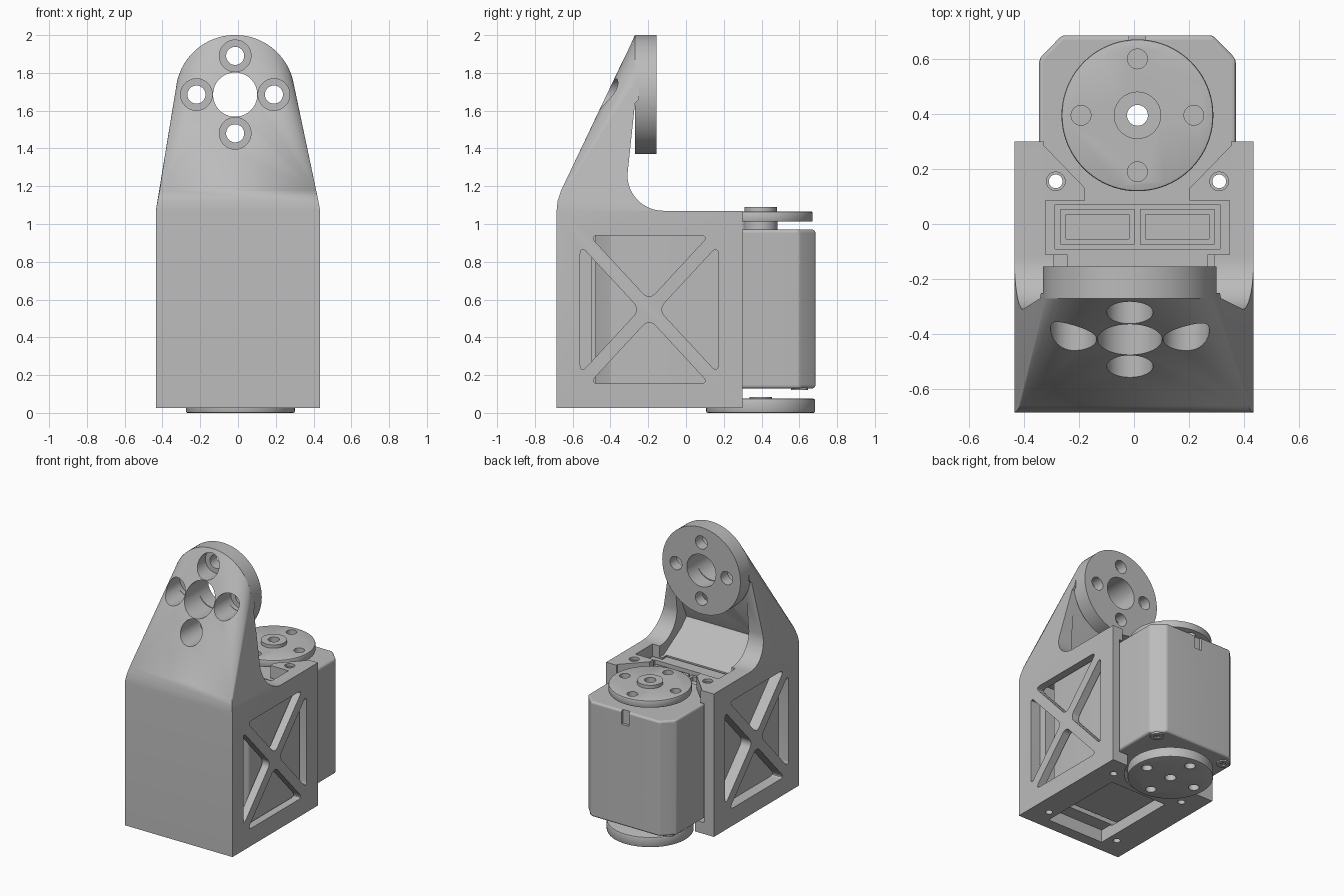
import bpy, bmesh, math
from mathutils import Vector

if "Cube" in bpy.data.objects:
    bpy.data.objects.remove(bpy.data.objects["Cube"])

grey = bpy.data.materials.new("plain grey")
grey.use_nodes = True
tone = (0.5, 0.5, 0.5, 1)
grey.diffuse_color = tone
grey.node_tree.nodes["Principled BSDF"].inputs["Base Color"].default_value = tone


def make(name, bm):
    bmesh.ops.recalc_face_normals(bm, faces=bm.faces[:])
    mesh = bpy.data.meshes.new(name)
    bm.to_mesh(mesh)
    bm.free()
    mesh.materials.append(grey)
    ob = bpy.data.objects.new(name, mesh)
    bpy.context.collection.objects.link(ob)
    return ob


def prism(name, axis, pts, a, b, fillet=0):
    """Extrude a flat outline along an axis from a to b, optionally rounding its corners."""
    place = {"x": lambda p, d: (d, p[0], p[1]),
             "y": lambda p, d: (p[0], d, p[1]),
             "z": lambda p, d: (p[0], p[1], d)}[axis]
    bm = bmesh.new()
    bm.faces.new([bm.verts.new(place(p, a)) for p in pts])
    if fillet:
        bmesh.ops.bevel(bm, geom=bm.verts[:], offset=fillet, segments=5,
                        profile=0.5, affect="VERTICES")
    ext = bmesh.ops.extrude_face_region(bm, geom=bm.faces[:])
    step = Vector(place((0, 0), b - a))
    bmesh.ops.translate(bm, vec=step,
                        verts=[g for g in ext["geom"] if isinstance(g, bmesh.types.BMVert)])
    return make(name, bm)


def hull(name, pts):
    """Wrap a convex skin around a set of points."""
    bm = bmesh.new()
    verts = [bm.verts.new(p) for p in pts]
    skin = bmesh.ops.convex_hull(bm, input=verts)
    spare = {g for key in ("geom_interior", "geom_unused") for g in skin[key]
             if isinstance(g, bmesh.types.BMVert)}
    bmesh.ops.delete(bm, geom=list(spare), context="VERTS")
    return make(name, bm)


def arc(cx, cy, r, start, end, n):
    angles = [math.radians(start + (end - start) * i / n) for i in range(n + 1)]
    return [(cx + r * math.cos(t), cy + r * math.sin(t)) for t in angles]


def cyl(name, axis, c, r, a, b, n=64):
    return prism(name, axis, arc(c[0], c[1], r, 0, 360, n)[:-1], a, b)


def box(name, x0, x1, y0, y1, z0, z1):
    return prism(name, "z", [(x0, y0), (x1, y0), (x1, y1), (x0, y1)], z0, z1)


def apply_all(ob):
    bpy.context.view_layer.objects.active = ob
    for m in list(ob.modifiers):
        bpy.ops.object.modifier_apply(modifier=m.name)


def combine(ob, tool, op="DIFFERENCE"):
    m = ob.modifiers.new("combine", "BOOLEAN")
    m.operation, m.object, m.solver = op, tool, "EXACT"
    apply_all(ob)
    bpy.data.objects.remove(tool)


def bevel(ob, width, segments=2):
    m = ob.modifiers.new("bevel", "BEVEL")
    m.width, m.segments, m.limit_method = width, segments, "ANGLE"
    m.angle_limit = math.radians(40)
    apply_all(ob)


def ring(c, r):
    return [(c[0] + r, c[1]), (c[0] - r, c[1]), (c[0], c[1] + r), (c[0], c[1] - r)]


# Bracket: side profile trimmed by a skin that runs from the box to the round pad
side = [(-.72, .027), (.3, .027), (.3, 1.07)]
side += arc(-.12, 1.26, .19, 270, 180, 16)
side += [(-.27, 1.64), (-.25, 1.66), (-.25, 2.05), (-.72, 2.05)]
bracket = prism("bracket", "x", side, -.5, .5)
hub = (-.015, 1.685)
skin = [(x, d, z) for d in (-.27, -.2) for x, z in arc(*hub, .315, 0, 357.5, 143)]
for s in (-1, 1):
    skin += [(s * .435, y, z) for y in (-.685, .35) for z in (0, 1.07)]
    skin += [(s * .426, -.68, 1.12), (s * .413, -.66, 1.18)]
combine(bracket, hull("skin", skin), "INTERSECT")

# Hollow behind the upright, with a sloping floor
hollow = [(-.1, .99), (-.16, .99), (-.36, 1.11), (-.42, 1.17), (-.28, 1.5), (-.1, 1.5)]
combine(bracket, prism("hollow", "x", hollow, -.29, .29))

# Round mounting pad and its holes
combine(bracket, cyl("pad", "y", hub, .3155, -.27, -.155, 96), "UNION")
combine(bracket, cyl("bore", "y", hub, .117, -1, 1))
for c in ring(hub, .205):
    combine(bracket, cyl("hole", "y", c, .048, -1, 1, 32))
    combine(bracket, cyl("counterbore", "y", c, .084, -1, -.235, 48))

# Motor bay, top opening and horn clearance
mx, my = .0125, .395
combine(bracket, box("bay", mx - .366, mx + .366, -.5, .4, .11, .978))
half = [(.34, .4), (.34, .285), (.19, .13), (.19, .085), (.335, .085),
        (.335, -.11), (.255, -.11), (.255, -.16)]
opening = [(mx + x, y) for x, y in half] + [(mx - x, y) for x, y in reversed(half)]
combine(bracket, prism("opening", "z", opening, .9, 1.2))
combine(bracket, cyl("clearance", "z", (mx, my), .31, 0, .12))

# Underside window showing the motor
combine(bracket, box("window", -.22, .245, -.6, .06, 0, .12))

# Crossed-brace windows on both sides
cy, cz, slope, gap = -.195, .5475, 1.08, .05
for s in (-1, 1):
    for f in (-1, 1):
        wide, tall = (.3925 - gap) / slope, (.365 - gap) * slope
        upright = [(cy, cz + f * gap), (cy - wide, cz + f * .3925), (cy + wide, cz + f * .3925)]
        lateral = [(cy + f * gap, cz), (cy + f * .365, cz - tall), (cy + f * .365, cz + tall)]
        for tri in (upright, lateral):
            combine(bracket, prism("pocket", "x", tri, s * .355, s * .5, .045))

# Motor body with chamfered corners, top notch and connector recess
plan = [(.27, -.48), (.3575, -.4), (.3575, .6), (.275, .685)]
plan = [(mx + x, y) for x, y in plan] + [(mx - x, y) for x, y in reversed(plan)]
motor = prism("motor_body", "z", plan, .13, .97)
bevel(motor, .014, 3)
combine(motor, box("notch", mx - .03, mx + .03, .665, .8, .87, 1.1))
combine(motor, box("socket", mx - .3, mx + .3, -.09, .07, .87, 1.1))
combine(motor, cyl("axle_hole", "z", (mx, my), .038, 0, 1.2, 32))
parts = [bracket, motor]

# Screw holes right through the bracket tabs, motor and base
for x in (mx - .297, mx + .297):
    combine(bracket, cyl("countersink", "z", (x, .155), .034, 1.05, 1.2, 24))
    for ob in (bracket, motor):
        combine(ob, cyl("tab_hole", "z", (x, .155), .025, 0, 1.2, 24))
    combine(bracket, cyl("base_hole", "z", (x, -.52), .025, 0, .09, 24))

# Twin connector blocks
for name, x0, x1 in (("connector_right", -.28, -.01), ("connector_left", .01, .28)):
    block = box(name, mx + x0, mx + x1, -.075, .055, .86, .95)
    combine(block, box("slot", mx + x0 + .02, mx + x1 - .02, -.055, .035, .92, 1))
    parts.append(block)

# Output horns above and below the motor, with their collars
for name, r, z0, z1, collars in (
        ("top_horn", .276, 1.012, 1.066, ((.09, .96, 1.03), (.086, 1.03, 1.09))),
        ("bottom_horn", .288, 0, .075, ((.06, .05, .085),))):
    horn = cyl(name, "z", (mx, my), r, z0, z1, 80)
    bevel(horn, .008)
    for radius, low, high in collars:
        combine(horn, cyl("collar", "z", (mx, my), radius, low, high, 48), "UNION")
    combine(horn, cyl("axle_hole", "z", (mx, my), .038, -.1, 1.2, 32))
    lo, hi = (1.0, 1.2) if z0 else (-.1, .045)
    for c in ring((mx, my), .205):
        combine(horn, cyl("horn_hole", "z", c, .036, lo, hi, 32))
    parts.append(horn)

# Screws under the motor corners
for s, side_name in ((-1, "right"), (1, "left")):
    screw = cyl("screw_" + side_name, "z", (mx + s * .29, .6), .045, .12, .14, 24)
    combine(screw, cyl("socket", "z", (mx + s * .29, .6), .022, 0, .13, 6))
    parts.append(screw)

# Smooth the round surfaces and keep the edges sharp
for ob in parts:
    bpy.ops.object.select_all(action="DESELECT")
    ob.select_set(True)
    bpy.context.view_layer.objects.active = ob
    bpy.ops.object.shade_smooth_by_angle(angle=math.radians(10 if ob == motor else 25))
